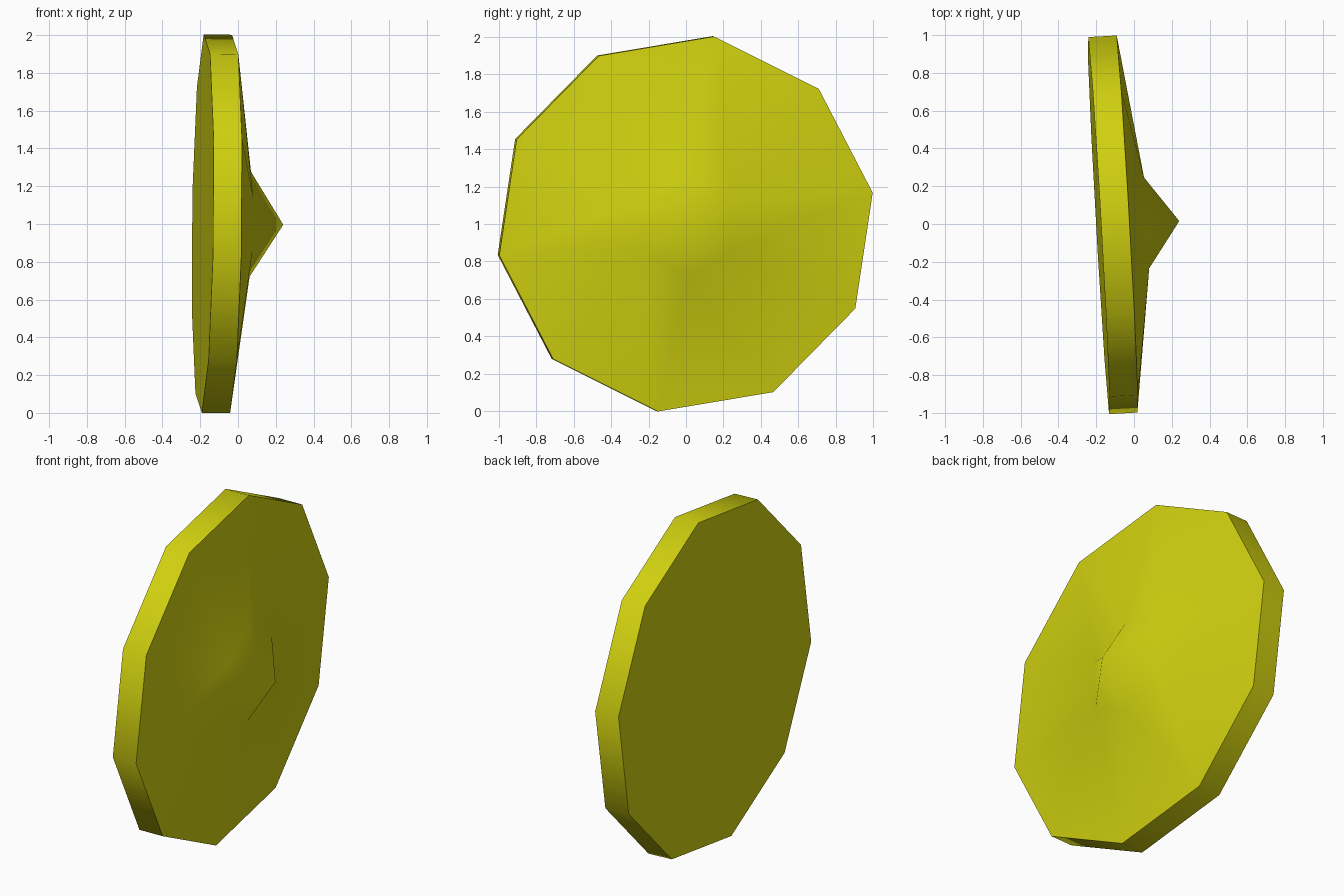
import bpy, bmesh, math
from mathutils import Matrix

if "Cube" in bpy.data.objects:
    bpy.data.objects.remove(bpy.data.objects["Cube"])

TAU = 2 * math.pi
bm = bmesh.new()


def ring(sides, radius, x, start):
    """Ring of points facing +x, starting at an angle in the y-z plane."""
    out = []
    for i in range(sides):
        a = start + TAU * i / sides
        out.append((a, bm.verts.new((x, radius * math.cos(a), radius * math.sin(a)))))
    return out


def stitch(outer, inner):
    """Join two rings that have different numbers of sides with triangles."""
    o = outer + [(outer[0][0] + TAU, outer[0][1])]
    n = inner + [(inner[0][0] + TAU, inner[0][1])]
    i = j = 0
    while i < len(o) - 1 or j < len(n) - 1:
        if j == len(n) - 1 or (i < len(o) - 1 and o[i + 1][0] <= n[j + 1][0]):
            bm.faces.new((o[i][1], o[i + 1][1], n[j][1]))
            i += 1
        else:
            bm.faces.new((o[i][1], n[j + 1][1], n[j][1]))
            j += 1


# Ten-sided rim, six-sided boss and its point
start = math.radians(9.5)
back = ring(10, 1.013, -0.15, start)
front = ring(10, 1.013, 0.0, start)
boss = ring(6, 0.278, 0.102, math.radians(30))
tip = bm.verts.new((0.277, 0, 0))

bm.faces.new([v for _, v in reversed(back)])
for i in range(10):
    k = (i + 1) % 10
    bm.faces.new((back[i][1], back[k][1], front[k][1], front[i][1]))
stitch(front, boss)
for i in range(6):
    bm.faces.new((boss[i][1], boss[(i + 1) % 6][1], tip))
bmesh.ops.recalc_face_normals(bm, faces=bm.faces)

# Slight lean of the whole disc
bm.transform(Matrix.Translation((-0.037, 0, 1.0))
             @ Matrix.Rotation(0.057, 4, 'Z') @ Matrix.Rotation(0.0135, 4, 'Y'))

mesh = bpy.data.meshes.new("round_shield")
bm.to_mesh(mesh)
bm.free()
shield = bpy.data.objects.new("round_shield", mesh)
bpy.context.collection.objects.link(shield)

yellow = bpy.data.materials.new("yellow")
yellow.diffuse_color = (0.63, 0.63, 0.005, 1)
yellow.use_nodes = True
yellow.node_tree.nodes["Principled BSDF"].inputs["Base Color"].default_value = yellow.diffuse_color
mesh.materials.append(yellow)

bpy.context.view_layer.objects.active = shield
shield.select_set(True)
bpy.ops.object.shade_smooth_by_angle(angle=math.radians(45))
